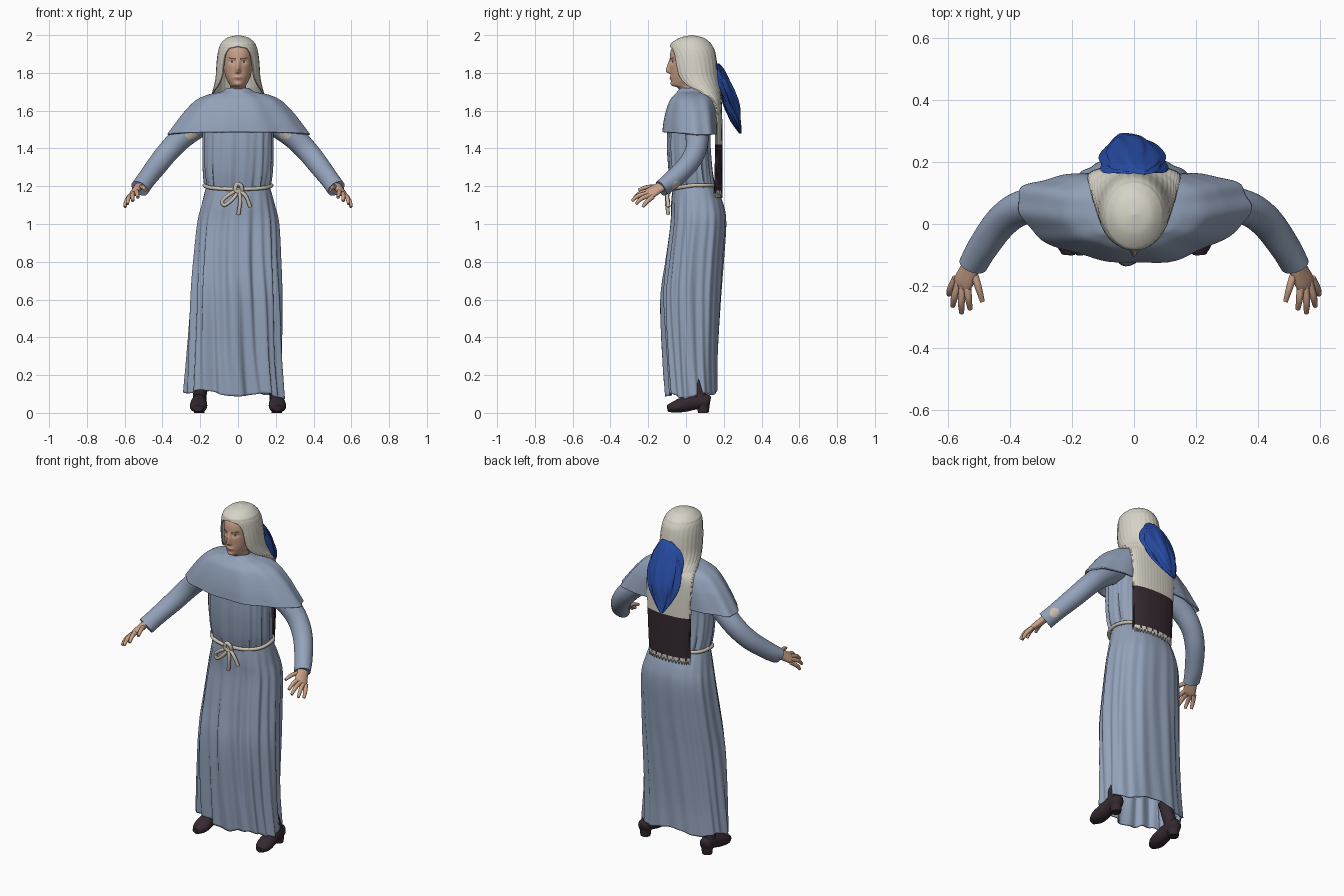
import bpy
import bmesh
from math import sin, cos, pi, radians, exp, copysign
from mathutils import Vector

if "Cube" in bpy.data.objects:
    bpy.data.objects.remove(bpy.data.objects["Cube"])


def material(name, r, g, b):
    m = bpy.data.materials.new(name)
    m.use_nodes = True
    m.diffuse_color = (r, g, b, 1)
    node = m.node_tree.nodes["Principled BSDF"]
    node.inputs["Base Color"].default_value = (r, g, b, 1)
    node.inputs["Roughness"].default_value = 0.8
    return m


ROBE = material("grey blue cloth", 0.29, 0.36, 0.49)
HAIR = material("pale hair", 0.68, 0.65, 0.57)
SKIN = material("skin", 0.60, 0.36, 0.25)
BLUE = material("blue cloth", 0.02, 0.07, 0.36)
DARK = material("dark leather", 0.035, 0.022, 0.03)
ROPE = material("rope", 0.60, 0.54, 0.44)
LIP = material("lips", 0.42, 0.19, 0.15)
BROW = material("brow brown", 0.14, 0.085, 0.06)
EYE = material("eye white", 0.60, 0.57, 0.53)


def smooth(keys, n):
    """Smooth interpolation through a few key tuples."""
    k = [Vector(q) for q in [keys[0], *keys, keys[-1]]]
    out = []
    for i in range(1, len(k) - 2):
        a, b, c, d = k[i - 1:i + 3]
        for j in range(n):
            t = j / n
            out.append(b + (c - a) * (t / 2) + (a * 2 - b * 5 + c * 4 - d) * (t * t / 2)
                       + (b * 3 - a - c * 3 + d) * (t ** 3 / 2))
    return out + [k[-2]]


def oval(a, rx, ry, p=1.0):
    c, s = cos(a), sin(a)
    return rx * copysign(abs(c) ** p, c), ry * copysign(abs(s) ** p, s)


def skin_rings(name, rings, mats, closed=True, caps=True, paint=None, thick=0):
    bm = bmesh.new()
    rows = [[bm.verts.new(p) for p in ring] for ring in rings]
    n = len(rows[0])
    for r, q in zip(rows, rows[1:]):
        for j in range(n if closed else n - 1):
            k = (j + 1) % n
            bm.faces.new((r[j], q[j], q[k], r[k]))
    if caps:
        bm.faces.new(rows[0])
        bm.faces.new(rows[-1])
        bmesh.ops.recalc_face_normals(bm, faces=bm.faces)
    if not closed:
        bmesh.ops.remove_doubles(bm, verts=bm.verts, dist=.0002)
    for f in bm.faces:
        f.smooth = True
        if paint:
            f.material_index = paint(f.calc_center_median())
    mesh = bpy.data.meshes.new(name)
    bm.to_mesh(mesh)
    bm.free()
    mesh.set_sharp_from_angle(angle=radians(60))
    for m in mats:
        mesh.materials.append(m)
    ob = bpy.data.objects.new(name, mesh)
    bpy.context.collection.objects.link(ob)
    if thick:
        mod = ob.modifiers.new("thickness", "SOLIDIFY")
        mod.thickness = thick


def loft(name, keys, mats, n=96, step=10, p=1.0, shape=None, **kw):
    """Stack of ovals from top to bottom; keys are z, x, y, x radius, y radius."""
    rows = smooth(keys, step)
    rings = []
    for i, (z, cx, cy, rx, ry) in enumerate(rows):
        ring = []
        for j in range(n):
            a = 2 * pi * j / n
            x, y = oval(a, rx, ry, p)
            v = Vector((cx + x, cy + y, z))
            if shape:
                shape(v, a, i / (len(rows) - 1), Vector((x, y, 0)))
            ring.append(v)
        rings.append(ring)
    skin_rings(name, rings, mats, **kw)


def tube(name, keys, mats, hint=(0, 1, 0), sx=1, n=16, step=6, paint=None):
    """Tapered tube; keys are x, y, z, width radius, height radius."""
    rows = smooth(keys, step)
    pts = [Vector((r[0] * sx, r[1], r[2])) for r in rows]
    h = Vector((hint[0] * sx, hint[1], hint[2]))
    rings = []
    for i, r in enumerate(rows):
        t = (pts[min(i + 1, len(pts) - 1)] - pts[max(i - 1, 0)]).normalized()
        up = t.cross(h).normalized()
        side = up.cross(t)
        rings.append([pts[i] + side * (r[3] * cos(2 * pi * j / n))
                      + up * (r[4] * sin(2 * pi * j / n)) for j in range(n)])
    skin_rings(name, rings, mats, paint=paint)


def cord(name, pts, r=0.010):
    tube(name, [(*q, r, r) for q in pts], [ROPE], hint=(0.1, 1, 0.05), n=10)


# Robe: skirt, bodice and shoulder cape
def skirt_folds(v, a, t, out):
    front = 0.3 + 0.7 * (0.5 - 0.5 * sin(a))
    wave = 0.5 * cos(9 * a + 1 + 0.8 * t) + 0.5 * cos(20 * a + 2.5 * sin(4 * t))
    v += out.normalized() * (0.019 * min(1, t * 1.6) * front * wave)
    v.z += t ** 8 * (0.012 * sin(5 * a) - 0.015 * cos(a) + 0.02 * max(0, sin(a)))


def bodice_folds(v, a, t, out):
    v += out.normalized() * 0.005 * (cos(14 * a) + cos(23 * a + 3 * t)) * (0.3 + 0.7 * t)


def cape_folds(v, a, t, out):
    # the sides swing back over the arms
    v += out.normalized() * 0.005 * t * (cos(11 * a + 1) + cos(6 * a + 2))
    v.y += .04 * min(1, 1.4 * t) * (v.x / .36) ** 2
    v.z += t ** 6 * 0.012 * max(0, -sin(a))


loft("skirt", [(1.20, 0, .045, .168, .115), (1.10, 0, .062, .193, .138), (1.0, 0, .068, .213, .145),
               (.8, -.005, .05, .226, .15), (.6, -.01, .033, .236, .152), (.3, -.018, .03, .247, .138),
               (.1, -.02, .035, .26, .132)],
     [ROBE], n=160, p=.85, shape=skirt_folds, caps=False, thick=.006)
loft("bodice", [(1.66, 0, .03, .1, .07), (1.55, 0, .02, .175, .108), (1.42, 0, .015, .183, .113),
                (1.28, 0, .025, .18, .113), (1.19, 0, .04, .168, .112)],
     [ROBE], p=.85, shape=bodice_folds)
loft("shoulder_cape", [(1.72, 0, .03, .06, .062), (1.70, 0, .033, .09, .08), (1.685, 0, .04, .16, .1),
                       (1.655, 0, .036, .225, .122), (1.6, 0, .03, .282, .136), (1.54, 0, .025, .33, .144),
                       (1.475, 0, .022, .378, .148)],
     [ROBE], p=.95, shape=cape_folds, caps=False, thick=.01)


# Head with modelled nose, eye sockets, lips and chin
def bump(x, z, wx, wz):
    return exp(-(x / wx) ** 2 - (z / wz) ** 2)


def face_shape(v, a, t, out):
    if out.y > 0:
        return
    x, z = v.x, v.z
    ramp = max(0, min(1, (1.875 - z) / .06)) * max(0, min(1, (z - 1.793) / .012))
    v.y -= .024 * exp(-(x / .011) ** 2) * ramp
    v.y += .008 * bump(abs(x) - .032, z - 1.857, .019, .012)
    v.y -= .006 * bump(x, z - 1.772, .022, .010) + .006 * bump(x, z - 1.738, .02, .012)


def face_paint(c):
    if c.y > -.02:
        return 0
    x, z = abs(c.x) - .031, c.z
    if abs(z - 1.876 - .15 * x) < .003 and abs(x) < .02:
        return 1
    if (x / .015) ** 2 + ((z - 1.857) / .007) ** 2 < 1:
        return 1 if abs(x) < .004 else 2
    if (c.x / .024) ** 2 + ((z - 1.772) / .007) ** 2 < 1:
        return 3
    return 0


loft("head", [(1.975, 0, .03, .02, .02), (1.96, 0, .02, .055, .07), (1.92, 0, .015, .075, .095),
              (1.86, 0, .012, .077, .098), (1.80, 0, .01, .071, .092), (1.765, 0, .008, .06, .088),
              (1.735, 0, -.003, .043, .07), (1.718, 0, .015, .042, .055), (1.66, 0, .035, .048, .045)],
     [SKIN, BROW, EYE, LIP], n=128, step=14, shape=face_shape, paint=face_paint)


# Long hair: shell open at the face, turning into a panel down the back
def hair_paint(c):
    edge = .008 * sin(c.x * 170)
    return 1 if 1.175 + edge < c.z < 1.415 + edge / 2 else 0


hair_keys = [(2.0, .03, 0, 0, 0), (1.987, .03, .055, .06, 0), (1.96, .026, .088, .102, 0),
             (1.942, .028, .097, .112, 0), (1.932, .03, .101, .116, 24), (1.915, .033, .105, .12, 34),
             (1.885, .037, .11, .122, 40), (1.84, .041, .114, .124, 43),
             (1.78, .05, .118, .12, 46), (1.73, .07, .127, .108, 58), (1.69, .105, .138, .08, 76),
             (1.62, .152, .15, .038, 86), (1.4, .158, .142, .036, 86), (1.15, .152, .134, .04, 86)]
hair_rings = []
for z, cy, rx, ry, gap in smooth(hair_keys, 12):
    gap = max(0, gap)
    ring = []
    for j in range(113):
        u = j / 112
        a = radians(-90 + gap + (360 - 2 * gap) * u)
        strand = 1 + .006 * cos(44 * pi * u) * min(1, (2 - z) * 8)
        tip = .012 * sin(j * 1.1) if z < 1.16 else 0
        ring.append(Vector((rx * cos(a) * strand, cy + ry * sin(a) * strand, z + tip)))
    hair_rings.append(ring)
skin_rings("long_hair", hair_rings, [HAIR, DARK], closed=False, caps=False, paint=hair_paint, thick=.007)


# Blue kerchief wrapped on the back of the hair
def kerchief_folds(v, a, t, out):
    v += out * (.10 * cos(7 * a + 5 * t) + .06 * cos(12 * a - 8 * t))
    v.y -= 3.5 * v.x ** 2 * (1 - .6 * t)


loft("kerchief", [(1.85, .01, .168, .03, .008), (1.82, 0, .183, .065, .016), (1.77, 0, .202, .09, .024),
                  (1.70, 0, .224, .102, .034), (1.62, -.01, .245, .09, .038), (1.54, -.025, .266, .055, .024),
                  (1.48, -.04, .29, .012, .006)],
     [BLUE], n=64, shape=kerchief_folds)


# Sleeves with worn pale patches, hands and shoes on both sides
def sleeve_paint(c):
    under_cape = ((abs(c.x) - .25) / .03) ** 2 + ((c.z - 1.465) / .015) ** 2 < 1 and c.y < .04
    forearm = (c - Vector((.52, -.055, 1.205))).length < .026
    return 1 if under_cape or forearm else 0


palm_side = (.6, .3, -.5)
fingers = {
    "thumb": [(.522, -.145, 1.195), (.503, -.205, 1.195), (.49, -.25, 1.18)],
    "index_finger": [(.54, -.19, 1.175), (.535, -.24, 1.165), (.53, -.275, 1.14)],
    "middle_finger": [(.552, -.19, 1.165), (.558, -.25, 1.15), (.557, -.287, 1.122)],
    "ring_finger": [(.565, -.185, 1.155), (.58, -.235, 1.135), (.586, -.265, 1.105)],
    "little_finger": [(.575, -.175, 1.145), (.593, -.21, 1.115), (.598, -.228, 1.09)],
}
for side, sx in (("left", 1), ("right", -1)):
    tube(side + "_sleeve", [(.15, .045, 1.56, .065, .065), (.28, .058, 1.472, .062, .062),
                            (.362, .052, 1.392, .056, .058), (.427, .008, 1.312, .053, .055),
                            (.487, -.073, 1.234, .049, .05), (.52, -.132, 1.188, .041, .05)],
         [ROBE, ROPE], sx=sx, n=48, step=12, paint=sleeve_paint)
    tube(side + "_palm", [(.515, -.10, 1.215, .028, .022), (.533, -.15, 1.188, .034, .021),
                          (.553, -.19, 1.163, .037, .017), (.559, -.205, 1.153, .026, .010)],
         [SKIN], hint=palm_side, sx=sx)
    for name, pts in fingers.items():
        radii = (.013, .0115, .008)
        tube(side + "_" + name, [(*q, r, r) for q, r in zip(pts, radii)], [SKIN],
             hint=palm_side, sx=sx, n=10)
    tube(side + "_shoe", [(.205, .128, .06, .018, .022), (.205, .11, .062, .034, .038),
                          (.206, .05, .06, .038, .042), (.208, -.01, .045, .045, .04),
                          (.21, -.06, .031, .044, .031), (.212, -.098, .024, .022, .018)],
         [DARK], hint=(1, 0, 0), sx=sx, n=24)
    tube(side + "_heel", [(.205, .09, .06, .034, .038), (.205, .092, 0, .028, .028)], [DARK],
         hint=(1, 0, 0), sx=sx)
    tube(side + "_boot_shaft", [(.205, .08, .06, .036, .04), (.197, .06, .13, .036, .036),
                                (.175, .05, .22, .036, .036)], [DARK], hint=(1, 0, 0), sx=sx)

# Rope belt with knot, bow loop and hanging ends
ring = []
for i in range(33):
    a = 2 * pi * i / 32 + pi / 2
    x, y = oval(a, .178, .122, .85)
    ring.append((x, .042 + y, 1.205 - .02 * max(0, -sin(a)), .010, .010))
tube("rope_belt", ring, [ROPE], hint=(0, 0, 1), n=10, step=3)
cord("rope_knot", [(.02, -.088, 1.16), (.018, -.10, 1.2), (-.005, -.102, 1.212), (-.015, -.1, 1.18),
                   (.012, -.095, 1.165)], .011)
cord("rope_end_long", [(0, -.09, 1.19), (.012, -.102, 1.13), (.002, -.094, 1.05)])
cord("rope_end_short", [(0, -.09, 1.18), (.04, -.1, 1.15), (.065, -.092, 1.09)])
cord("rope_loop", [(0, -.09, 1.18), (-.04, -.102, 1.16), (-.082, -.095, 1.125), (-.072, -.094, 1.1),
                   (-.03, -.1, 1.13), (0, -.095, 1.17)])
